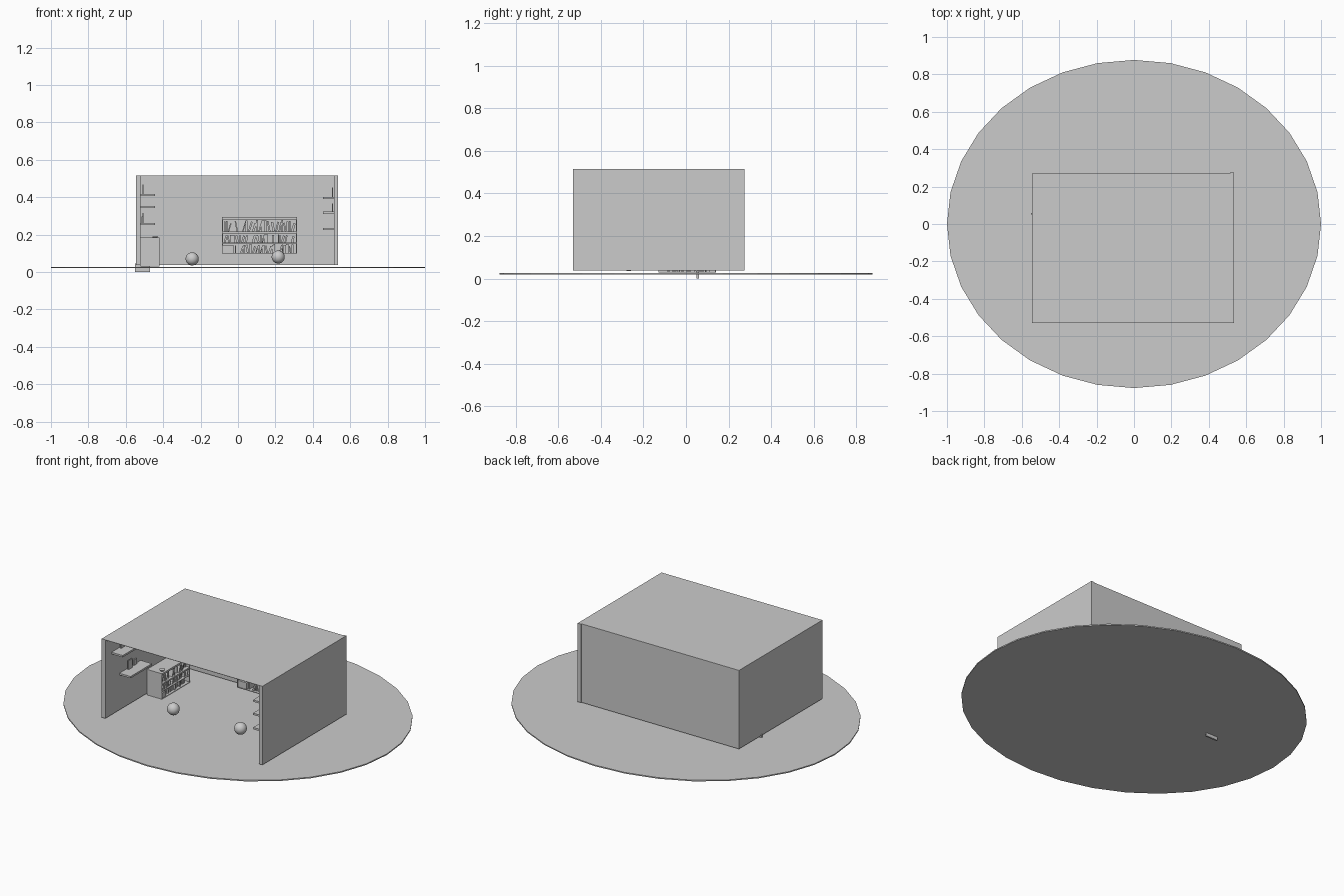
import bpy, bmesh, math, random
from mathutils import Matrix, Vector

if "Cube" in bpy.data.objects:
    bpy.data.objects.remove(bpy.data.objects["Cube"])

random.seed(4)


def add_box(bm, lo, hi, mat=None):
    lo, hi = Vector(lo), Vector(hi)
    m = Matrix.Translation((lo + hi) / 2) @ Matrix.Diagonal((*(hi - lo), 1))
    bmesh.ops.create_cube(bm, size=1, matrix=(mat or Matrix()) @ m)


def finish(bm, name):
    me = bpy.data.meshes.new(name)
    bm.to_mesh(me)
    bm.free()
    ob = bpy.data.objects.new(name, me)
    bpy.context.collection.objects.link(ob)
    return ob


def box(name, lo, hi):
    bm = bmesh.new()
    add_box(bm, lo, hi)
    return finish(bm, name)


# Oval ground disc, 32 sides
bm = bmesh.new()
bmesh.ops.create_cone(bm, cap_ends=True, segments=32, radius1=1, radius2=1, depth=0.007,
                      matrix=Matrix.Translation((0, 0, 0.0235)) @ Matrix.Diagonal((1, 0.877, 1, 1)))
finish(bm, "ground_disc")

# Room shell: open front and no floor
Z0, Z1 = 0.038, 0.515
box("left_wall", (-0.545, -0.53, Z0), (-0.52, 0.27, Z1))
box("right_wall", (0.513, -0.53, Z0), (0.535, 0.275, Z1))
box("back_wall", (-0.52, 0.266, Z0), (0.513, 0.27, Z1))
box("roof", (-0.545, -0.53, Z1 - 0.002), (0.535, 0.27, Z1))


def bookcase(name, w, d, h, mat):
    """Case with its front at local y=0, base at z=0, centred in x."""
    t = 0.012 * w
    bm = bmesh.new()
    for s in (-1, 1):
        xs = sorted((s * w / 2, s * (w / 2 - t)))
        add_box(bm, (xs[0], 0, 0), (xs[1], d, h), mat)
    add_box(bm, (-w / 2 + t, d - t, 0), (w / 2 - t, d, h), mat)
    # bottom, two shelves and top board
    levels = [(0, 0.02), (0.28, 0.30), (0.54, 0.60), (0.93, 1.0)]
    for a, b in levels:
        add_box(bm, (-w / 2 + t, 0, a * h), (w / 2 - t, d - t, b * h), mat)
    # closed drawer at the lower left
    add_box(bm, (-w / 2 + t, 0.02 * d, 0.02 * h), (-w * 0.34, d - t, 0.22 * h), mat)
    finish(bm, name)

    # Books, some of them leaning
    bm = bmesh.new()
    for row in range(3):
        base, room = levels[row][1] * h, (levels[row + 1][0] - levels[row][1]) * h
        x = -w * 0.33 if row == 0 else -w / 2 + 2 * t
        while x < w / 2 - 0.07 * w:
            bw = w * random.uniform(0.014, 0.032)
            bh = room * random.uniform(0.78, 0.95)
            bd = d * random.uniform(0.55, 0.7)
            y = d * random.uniform(0.06, 0.2)
            lean = random.choice((0, 0, 0, 0.2, 0.3, -0.2))
            if lean:
                bh *= 0.92
            if lean < 0:
                x += bh * math.sin(-lean)
            m = mat @ Matrix.Translation((x, y, base)) @ Matrix.Rotation(lean, 4, 'Y')
            add_box(bm, (0, 0, 0), (bw, bd, bh), m)
            x += bw + 0.004 * w + (bh * math.sin(lean) * 0.6 if lean > 0 else 0)
            if random.random() < 0.08:
                x += 0.05 * w
    finish(bm, name + "_books")


bookcase("back_bookcase", 0.40, 0.156, 0.197, Matrix.Translation((0.115, 0.11, 0.098)))
bookcase("left_bookcase", 0.27, 0.10, 0.155,
         Matrix.Translation((-0.42, 0.005, 0.028)) @ Matrix.Rotation(math.pi / 2, 4, 'Z'))

# Fallen book poking through wall and ground
box("fallen_book", (-0.55, 0.05, 0.0), (-0.47, 0.06, 0.045))

# Small dish on the left bookcase
bm = bmesh.new()
bmesh.ops.create_cone(bm, cap_ends=True, segments=16, radius1=0.011, radius2=0.017, depth=0.008,
                      matrix=Matrix.Translation((-0.443, -0.095, 0.187)))
finish(bm, "small_dish")

# Wall shelves: wall side, start y, top z, length
SHELVES = [(-1, -0.47, 0.417, 0.2), (-1, -0.395, 0.261, 0.205), (-1, -0.16, 0.354, 0.2),
           (1, -0.505, 0.402, 0.2), (1, -0.505, 0.322, 0.2), (1, -0.505, 0.235, 0.2)]
for i, (side, y, z, length) in enumerate(SHELVES):
    wall = -0.52 if side < 0 else 0.513
    out = wall - side * (0.075 if side < 0 else 0.058)
    box(f"wall_shelf_{i}", (min(wall, out), y, z - 0.011), (max(wall, out), y + length, z))

# Framed pictures standing on shelves
for i, (x, y, z, w, h) in enumerate([(-0.508, -0.40, 0.417, 0.05, 0.05), (-0.508, -0.33, 0.261, 0.04, 0.054),
                                     (-0.514, -0.27, 0.261, 0.03, 0.035), (0.505, -0.44, 0.402, 0.05, 0.05),
                                     (0.505, -0.40, 0.322, 0.05, 0.045)]):
    box(f"picture_frame_{i}", (x - 0.003, y, z), (x + 0.003, y + w, z + h))

# Two balls
for i, loc in enumerate([(-0.245, -0.27, 0.07), (0.215, -0.283, 0.08)]):
    bpy.ops.mesh.primitive_uv_sphere_add(segments=32, ring_count=16, radius=0.035, location=loc)
    bpy.context.object.name = f"ball_{i}"
    bpy.ops.object.shade_smooth()
